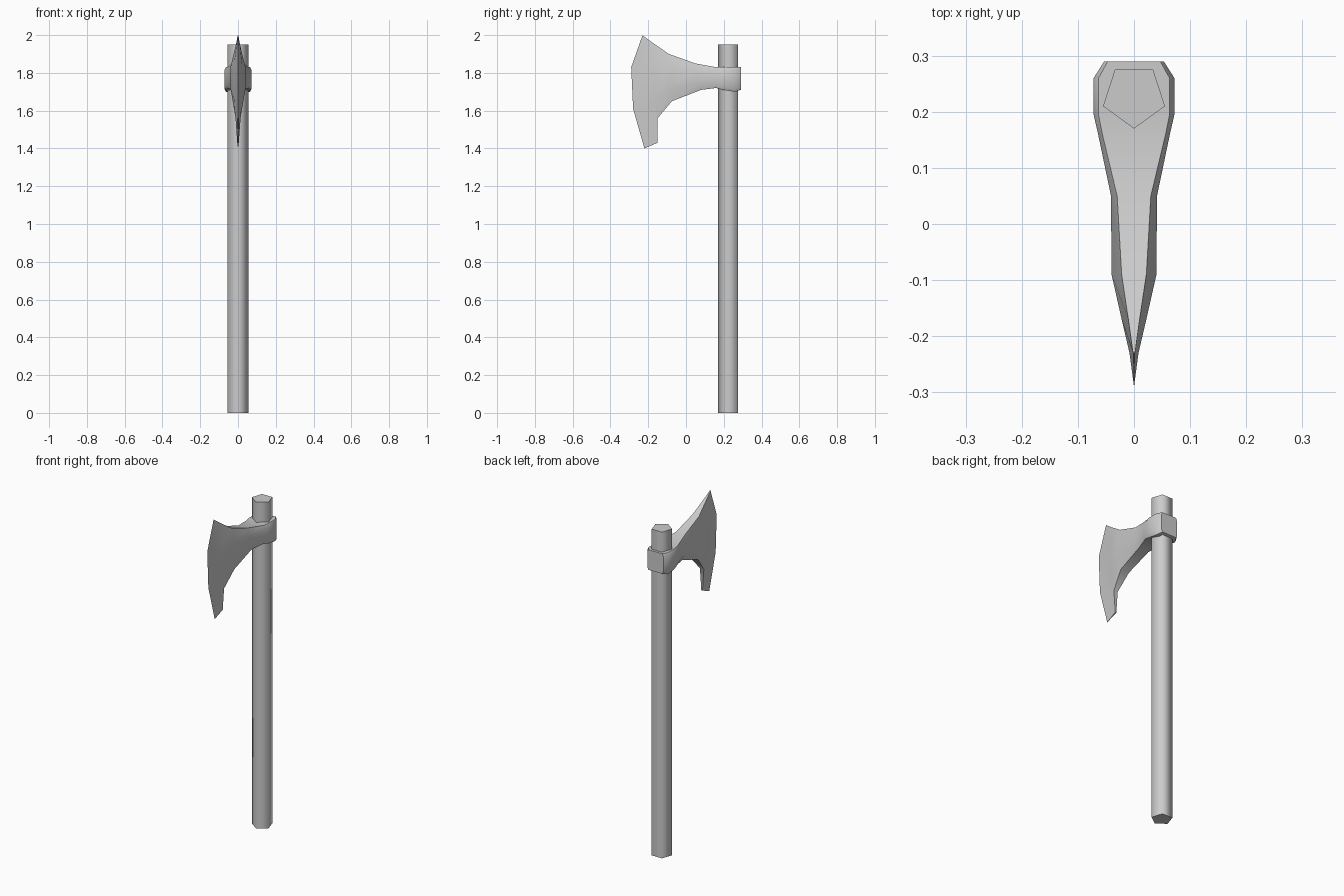
import bpy, bmesh, math

if "Cube" in bpy.data.objects:
    bpy.data.objects.remove(bpy.data.objects["Cube"])


def make_object(name, bm, angle):
    bmesh.ops.remove_doubles(bm, verts=bm.verts, dist=0.0005)
    bmesh.ops.recalc_face_normals(bm, faces=bm.faces)
    mesh = bpy.data.meshes.new(name)
    bm.to_mesh(mesh)
    bm.free()
    obj = bpy.data.objects.new(name, mesh)
    bpy.context.collection.objects.link(obj)
    bpy.ops.object.select_all(action='DESELECT')
    obj.select_set(True)
    bpy.context.view_layer.objects.active = obj
    bpy.ops.object.shade_smooth_by_angle(angle=math.radians(angle))
    return obj


def loft(name, rings, angle):
    bm = bmesh.new()
    loops = [[bm.verts.new(p) for p in ring] for ring in rings]
    n = len(loops[0])
    for a, b in zip(loops, loops[1:]):
        for i in range(n):
            j = (i + 1) % n
            bm.faces.new((a[i], a[j], b[j], b[i]))
    bm.faces.new(loops[0])
    bm.faces.new(loops[-1])
    return make_object(name, bm, angle)


# Handle: five-sided shaft with a corner facing the blade
def pentagon(z):
    angles = [math.radians(-90 + 72 * i) for i in range(5)]
    return [(0.058 * math.cos(a), 0.228 + 0.058 * math.sin(a), z) for a in angles]


loft("handle", [pentagon(0), pentagon(1.95)], 80)


# Axe head: mirrored cross-sections from the collar to the cutting edge
def section(half):
    right = [(x, y, z) for x, y, z in half]
    left = [(-x, y, z) for x, y, z in reversed(half)]
    return right + left


def collar(y, x, top, bottom):
    return [(x * 0.88, y, top), (x, y, top - 0.015),
            (x, y, bottom + 0.015), (x * 0.88, y, bottom)]


halves = [
    collar(0.29, 0.053, 1.83, 1.71),
    collar(0.26, 0.072, 1.83, 1.70),
    collar(0.195, 0.072, 1.83, 1.71),
    collar(0.16, 0.064, 1.83, 1.72),
    # neck
    [(0.030, 0.05, 1.85), (0.041, 0.05, 1.81), (0.041, 0.06, 1.745), (0.033, 0.08, 1.71)],
    [(0.022, -0.09, 1.90), (0.040, -0.09, 1.83), (0.040, -0.09, 1.72), (0.028, -0.075, 1.65)],
    # blade cheeks
    [(0.010, -0.17, 1.955), (0.022, -0.17, 1.84), (0.021, -0.165, 1.66), (0.013, -0.15, 1.56)],
    [(0.002, -0.228, 1.997), (0.008, -0.23, 1.84), (0.008, -0.215, 1.61), (0.004, -0.15, 1.43)],
]
# cutting edge, closed to a single line
edge = [(0, -0.23, 2.0), (0, -0.29, 1.83), (0, -0.28, 1.61), (0, -0.22, 1.40)]

bm = bmesh.new()
loops = [[bm.verts.new(p) for p in section(h)] for h in halves]
line = [bm.verts.new(p) for p in edge]
for a, b in zip(loops, loops[1:]):
    for i in range(8):
        j = (i + 1) % 8
        bm.faces.new((a[i], a[j], b[j], b[i]))
bm.faces.new(loops[0])
last = loops[-1]
for i in range(3):
    bm.faces.new((last[i], last[i + 1], line[i + 1], line[i]))
    bm.faces.new((last[7 - i], last[6 - i], line[i + 1], line[i]))
bm.faces.new((last[0], last[7], line[0]))
bm.faces.new((last[3], last[4], line[3]))
make_object("axe_head", bm, 45)
